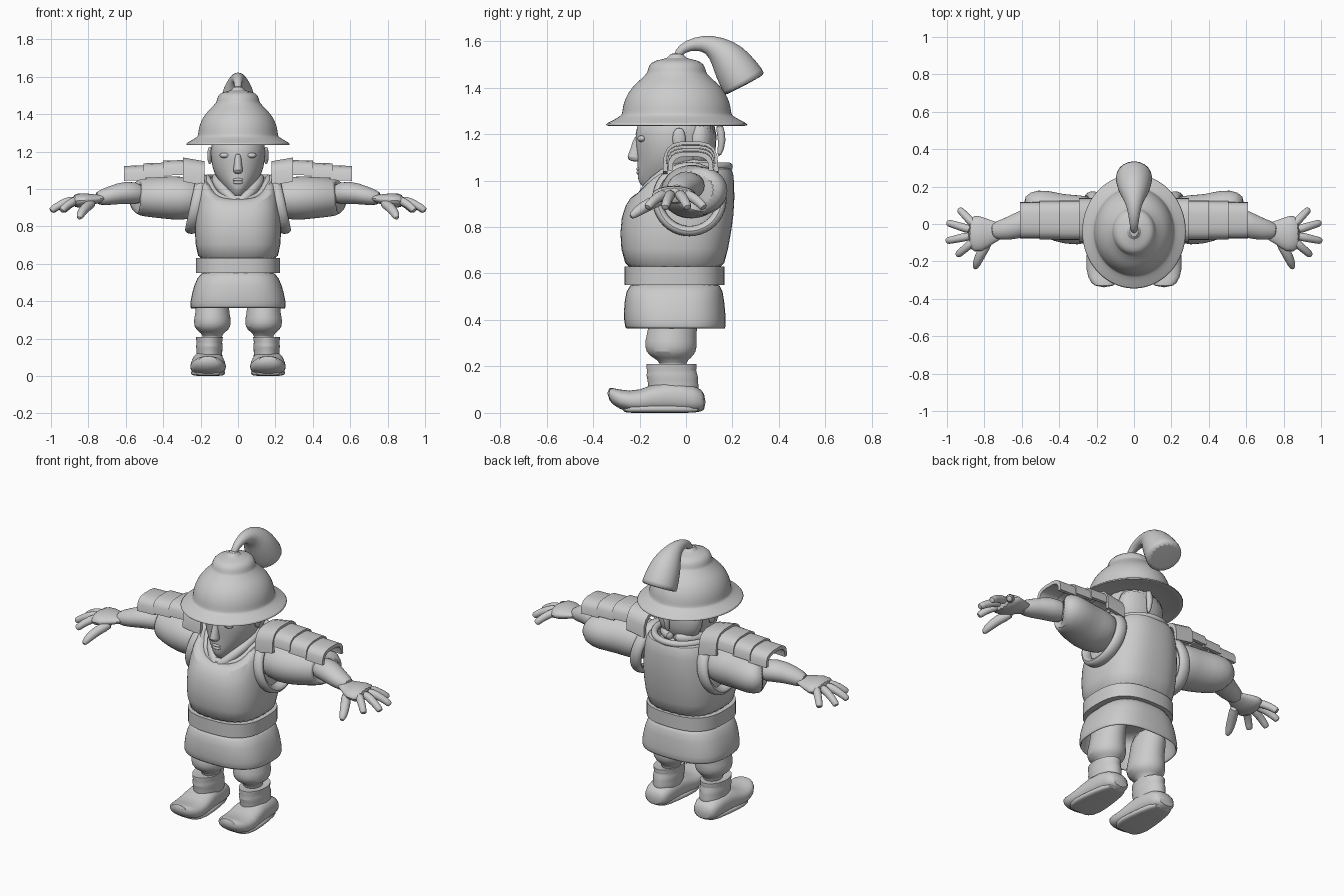
import bpy, bmesh, math
from mathutils import Vector

if "Cube" in bpy.data.objects:
    bpy.data.objects.remove(bpy.data.objects["Cube"], do_unlink=True)

grey = bpy.data.materials.new("plain grey")
grey.use_nodes = True
colour = (.6, .6, .6, 1)
grey.diffuse_color = colour
grey.node_tree.nodes["Principled BSDF"].inputs["Base Color"].default_value = colour


def skin(name, rings, caps=(True, True), closed=False, mirror=False,
         smooth=True, thick=0, angle=50, reshape=None):
    """Skin a list of point rings and dress the object with modifiers."""
    bm = bmesh.new()
    loops = [[bm.verts.new(reshape(p) if reshape else p) for p in ring] for ring in rings]
    pairs = list(zip(loops, loops[1:]))
    if closed:
        pairs.append((loops[-1], loops[0]))
    else:
        for cap, loop in zip(caps, (loops[0], loops[-1])):
            if cap:
                bm.faces.new(loop)
    for a, b in pairs:
        for i in range(len(a)):
            bm.faces.new((a[i - 1], a[i], b[i], b[i - 1]))
    bmesh.ops.recalc_face_normals(bm, faces=bm.faces)
    mesh = bpy.data.meshes.new(name)
    bm.to_mesh(mesh)
    bm.free()
    mesh.materials.append(grey)
    obj = bpy.data.objects.new(name, mesh)
    bpy.context.collection.objects.link(obj)
    if thick:
        obj.modifiers.new("thickness", "SOLIDIFY").thickness = thick
    if smooth:
        obj.modifiers.new("rounding", "SUBSURF").levels = 1
        obj.modifiers["rounding"].render_levels = 1
    if mirror:
        obj.modifiers.new("other side", "MIRROR").use_mirror_merge = False
    bpy.ops.object.select_all(action="DESELECT")
    obj.select_set(True)
    bpy.context.view_layer.objects.active = obj
    bpy.ops.object.shade_smooth_by_angle(angle=math.radians(angle))


def turns(count):
    return [math.tau * i / count for i in range(count)]


def bulge(value, power):
    """Squares off a sine or cosine as the power rises above two."""
    return math.copysign(abs(value) ** (2 / power), value)


def loft(name, axis, rows, mid=0, power=2, sides=24, **options):
    """Rows hold the position on the axis, half width, then low and high limits."""
    rings = []
    for along, half, low, high in rows:
        ring = []
        for t in turns(sides):
            across = mid + half * bulge(math.cos(t), power)
            deep = (low + high) / 2 + (high - low) / 2 * bulge(math.sin(t), power)
            ring.append((across, deep, along) if axis == "z" else (across, along, deep))
        rings.append(ring)
    skin(name, rings, **options)


def tube(name, points, flat=1, up=(0, 0, 1), sides=10, closed=False, **options):
    """Round or flattened tube through points of x, y, z, radius."""
    centres = [Vector(p[:3]) for p in points]
    last = len(points) - 1
    rings = []
    for k, centre in enumerate(centres):
        before = centres[k - 1] if k or closed else centre
        after = centres[(k + 1) % len(points)] if k < last or closed else centre
        along = (after - before).normalized()
        u = along.cross(Vector(up)).normalized()
        v = u.cross(along) * flat
        radius = points[k][3]
        rings.append([centre + radius * (u * math.cos(t) + v * math.sin(t)) for t in turns(sides)])
    skin(name, rings, closed=closed, **options)


def blob(name, centre, size, mirror=False):
    """Small smooth ellipsoid."""
    x, y, z = centre
    width, depth, height = size
    rows = []
    for t in turns(16)[1:8]:
        r = math.sin(t)
        rows.append((z - height * math.cos(t), width * r, y - depth * r, y + depth * r))
    loft(name, "z", rows, mid=x, sides=12, mirror=mirror)


# Helmet: rolled brim, round dome, stepped crown
brim = [(1.26, .19), (1.235, .26), (1.235, .28), (1.245, .28), (1.265, .24), (1.28, .22)]
dome = [(1.285 + .2 * math.sin(t), .215 * math.cos(t)) for t in turns(36)[:6]]
crown = [(1.46, .12), (1.465, .115), (1.5, .11), (1.52, .08), (1.525, .03), (1.55, .03)]
loft("helmet", "z", [(z, r, -.04 - 1.1 * r, -.04 + 1.1 * r) for z, r in brim + dome + crown], sides=32)

# Plume: a widening sweep with a flat end
tube("plume", [(0, y, z, r) for y, z, r in (
    (-.04, 1.53, .02), (-.02, 1.57, .02), (.04, 1.59, .03), (.1, 1.59, .04), (.16, 1.55, .07),
    (.2, 1.5, .09), (.25, 1.42, .1), (.255, 1.41, .1))], up=(1, 0, 0), sides=20)

# Head, face and hair
loft("head", "z", [
    (.9, .08, -.1, .08), (.97, .05, -.19, .07), (1, .07, -.21, .08), (1.05, .11, -.21, .1),
    (1.11, .14, -.21, .11), (1.2, .15, -.225, .13), (1.3, .14, -.2, .12)])
loft("nose", "z", [(1.08, .02, -.24, -.18), (1.1, .03, -.26, -.18),
                   (1.13, .02, -.24, -.18), (1.2, .02, -.225, -.18)], sides=10)
for name, z in (("upper_lip", 1.05), ("lower_lip", 1.035)):
    blob(name, (0, -.2, z), (.03, .015, .01))
blob("eyes", (.07, -.19, 1.18), (.03, .02, .015), mirror=True)
blob("ears", (.15, -.03, 1.18), (.015, .03, .05), mirror=True)
loft("hair", "z", [(1.05, .1, 0, .11), (1.12, .14, -.02, .13), (1.27, .16, -.02, .14)])
tube("hair_strand", [(.02, .14, 1.25, .02), (.02, .16, 1.17, .02), (.02, .14, 1.1, .01)],
     up=(1, 0, 0), sides=8)

# Inner robe with crossed collar
loft("robe", "z", [(.86, .18, -.22, .16), (1, .15, -.15, .16), (1.07, .12, -.1, .13)])
tube("robe_collar", [
    (0, .13, 1.07, .03), (.09, .09, 1.07, .03), (.12, 0, 1.06, .03), (.11, -.1, 1.03, .03),
    (.04, -.18, .95, .03), (-.02, -.2, .91, .02)], mirror=True)


# Breastplate scooped at the front of the neck
def scoop(p):
    x, y, z = p
    if z > .92 and y < 0:
        z -= .8 * (z - .92) * (1 - min(1, abs(x) / .18) ** 4) * min(1, -8 * y)
    return Vector((x, y, z))


loft("breastplate", "z", [
    (.58, .21, -.25, .16), (.7, .23, -.285, .18), (.85, .235, -.285, .21), (1, .21, -.24, .21),
    (1.06, .19, -.2, .2), (1.06, .14, -.17, .16)],
    power=2.6, sides=32, caps=(True, False), reshape=scoop)
tube("neck_rim", [(*scoop((.165 * math.cos(t), .185 * math.sin(t), 1.06)), .02) for t in turns(28)],
     closed=True, sides=8)
tube("armhole_rims", [(.22 - .03 * math.sin(t), .015 + .14 * math.cos(t), .92 + .14 * math.sin(t), .025)
                      for t in turns(20)], closed=True, up=(1, 0, 0), flat=1.5, sides=8, mirror=True)

# Belt and flared skirt
loft("belt", "z", [(z, .225, -.265, .165) for z in (.55, .63)], power=2.7, sides=40, smooth=False)
loft("skirt", "z", [(.36, .26, -.265, .175), (.44, .25, -.27, .17), (.53, .22, -.26, .16),
                    (.57, .18, -.23, .14)], power=2.7, sides=32, caps=(False, True), thick=.015)

# Sleeves and bare forearms
tube("sleeves", [(.17, .02, .95, .11), (.3, .02, .95, .14), (.4, .03, .955, .13),
                 (.5, .07, .955, .12), (.54, .07, .96, .11), (.55, .06, .96, .08)],
     flat=.87, sides=20, mirror=True)
tube("forearms", [(.5, .03, .97, .07), (.6, 0, .985, .075), (.68, -.03, .965, .06),
                  (.77, -.04, .945, .045)], flat=.85, sides=16, mirror=True)

# Hands with fingers fanned by a constant angle
tube("palms", [(.7, -.04, .955, .045), (.76, -.04, .945, .06), (.82, -.055, .94, .105),
               (.89, -.05, .935, .095)], flat=.4, sides=16, mirror=True)
for k, label in enumerate(("little", "ring", "middle", "index")):
    t = math.radians(46 - 29 * k)
    reach = .18 + .02 * math.sin(math.pi * k / 3)
    tube(label + "_fingers", [
        (.81 + reach * s * math.cos(t), reach * s * math.sin(t) - .05, .945 - .065 * s ** 3, .03 - .01 * s)
        for s in (.3, .6, .9, 1)], sides=8, mirror=True)
tube("thumbs", [(.77, -.08, .93, .03), (.82, -.16, .9, .03), (.845, -.22, .86, .025), (.85, -.24, .84, .01)],
     sides=8, mirror=True)

# Overlapping arched shoulder plates, the innermost tallest and tipped outward
for k in range(4):
    start = .19 + .105 * k
    first = k == 0
    width, height, rise = (.12, .13, .02) if first else (.11 - .004 * k, .08, -.004)
    top = 1.15 if first else 1.17 - .014 * k
    rings = []
    for x, z in ((start - .01, top), (start + .105, top + rise)):
        outer, inner = [], []
        for t in turns(18)[:10]:
            c, s = bulge(math.cos(t), 3.2), bulge(math.sin(t), 3.2)
            outer.append((x, .02 + width * c, z + height * (s - 1)))
            inner.append((x, .02 + (width - .02) * c, z - height + (height - .02) * s))
        rings.append(outer + inner[::-1])
    skin("shoulder_plates_" + str(k + 1), rings, mirror=True, smooth=False, angle=35)

# Baggy trousers gathered below the knee
loft("trousers", "z", [
    (.52, .09, -.15, .09), (.36, .085, -.16, .04), (.31, .1, -.18, .05), (.26, .1, -.175, .045),
    (.235, .07, -.14, .02), (.22, .05, -.11, 0), (.17, .05, -.11, 0)], mid=.137, mirror=True)

# Soft boots with upturned toes and flat soles
loft("boot_shafts", "z", [
    (.05, .08, -.17, .07), (.13, .065, -.16, .05), (.16, .075, -.175, .055), (.18, .065, -.165, .04),
    (.22, .08, -.18, .055), (.2, .05, -.14, .02)], mid=.153, mirror=True)
loft("boot_feet", "y", [
    (.085, .05, .01, .08), (.05, .08, 0, .12), (-.1, .085, 0, .15), (-.2, .1, 0, .09),
    (-.29, .09, .01, .1), (-.34, .05, .06, .115)], mid=.16, power=2.4, mirror=True)
loft("boot_soles", "y", [(y, half, 0, .035) for y, half in ((.08, .06), (-.05, .08), (-.2, .1), (-.28, .07))],
     mid=.16, power=3.5, mirror=True)
